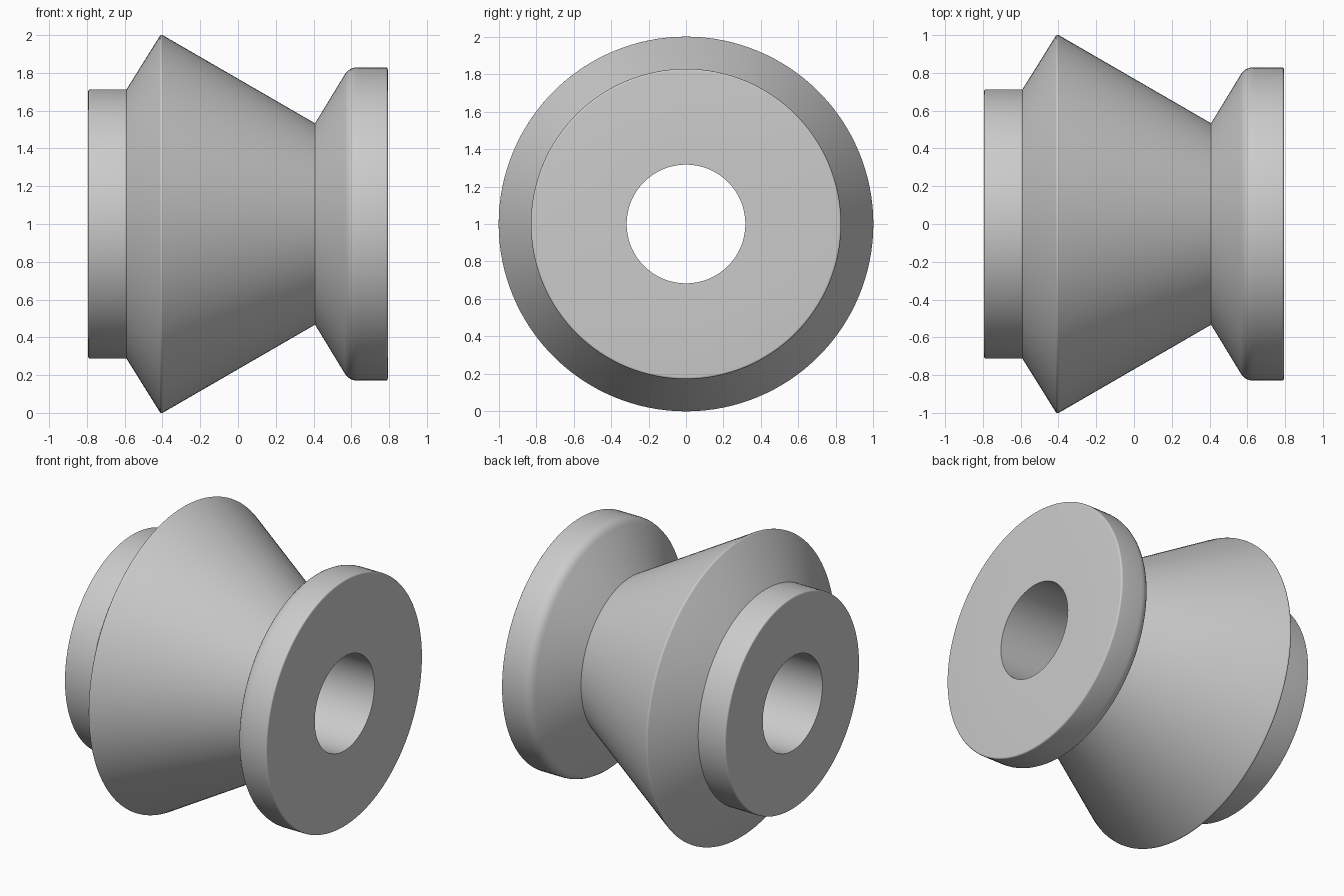
import bpy
import bmesh
import math
from mathutils import Matrix, Vector

cube = bpy.data.objects.get("Cube")
if cube:
    bpy.data.objects.remove(cube, do_unlink=True)

SEGMENTS = 128
HALF = 0.793
BORE = 0.317

# Half section as (position along axis, radius, corner rounding)
section = [
    (-HALF, BORE, 0),
    (-HALF, 0.713, 0.012),     # small hub
    (-0.59, 0.713, 0),
    (-0.408, 1.005, 0.012),    # sharp rim
    (0.408, 0.533, 0),         # waist
    (0.588, 0.829, 0.045),     # flange shoulder
    (HALF, 0.829, 0.012),
    (HALF, BORE, 0),
]


def rounded(points, steps=5):
    """Replace marked corners with short curved runs."""
    out = []
    for i, (x, r, cut) in enumerate(points):
        p = Vector((x, r))
        if not cut:
            out.append(p)
            continue
        before = Vector(points[i - 1][:2])
        after = Vector(points[i + 1][:2])
        a = p + (before - p).normalized() * cut
        b = p + (after - p).normalized() * cut
        for k in range(steps + 1):
            t = k / steps
            out.append(a * (1 - t) ** 2 + p * 2 * t * (1 - t) + b * t ** 2)
    return out


# Grey metal
metal = bpy.data.materials.new("grey_metal")
metal.use_nodes = True
colour = (0.6, 0.6, 0.6, 1)
metal.diffuse_color = colour
metal.node_tree.nodes["Principled BSDF"].inputs["Base Color"].default_value = colour

# Lathe the closed section around the x axis
bm = bmesh.new()
ring = [bm.verts.new((p.x, 0, p.y)) for p in rounded(section)]
edges = [bm.edges.new((v, ring[(i + 1) % len(ring)])) for i, v in enumerate(ring)]
bmesh.ops.spin(bm, geom=ring + edges, cent=(0, 0, 0), axis=(1, 0, 0),
               angle=math.tau, steps=SEGMENTS, use_merge=False)
bmesh.ops.remove_doubles(bm, verts=bm.verts, dist=0.0001)
bmesh.ops.recalc_face_normals(bm, faces=bm.faces)
bmesh.ops.transform(bm, matrix=Matrix.Translation((0, 0, 1)), verts=bm.verts)

mesh = bpy.data.meshes.new("grooved_roller")
bm.to_mesh(mesh)
bm.free()
mesh.materials.append(metal)
roller = bpy.data.objects.new("grooved_roller", mesh)
bpy.context.collection.objects.link(roller)

bpy.ops.object.select_all(action="DESELECT")
roller.select_set(True)
bpy.context.view_layer.objects.active = roller
bpy.ops.object.shade_smooth_by_angle(angle=math.radians(30))
